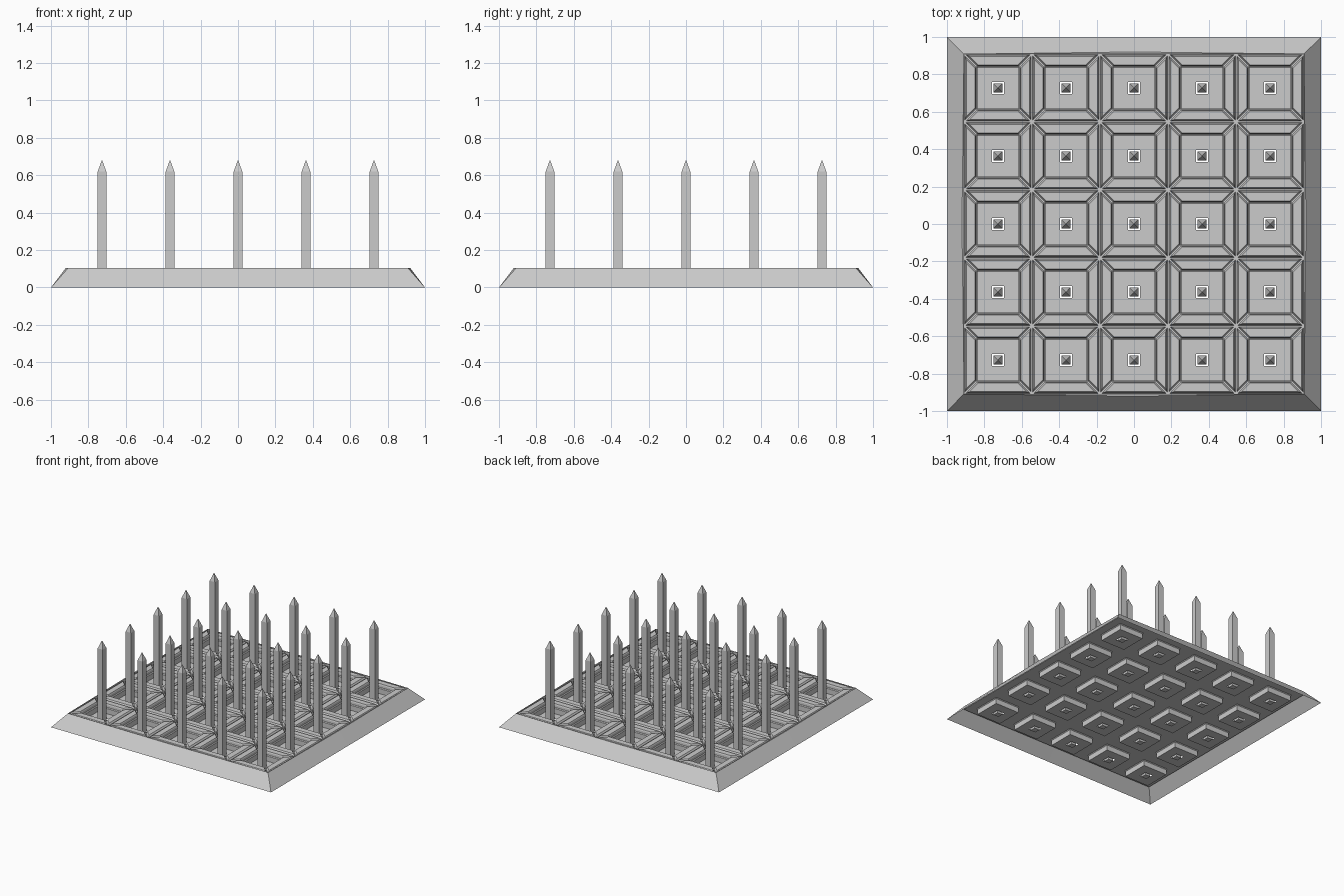
import bpy, bmesh, math
from mathutils import Matrix, Vector

if "Cube" in bpy.data.objects:
    bpy.data.objects.remove(bpy.data.objects["Cube"])

N = 5
PITCH = 0.3636
HALF = PITCH / 2      # half a cell
WELL = 0.115          # half width of the sunken well
TOP, GROUND, FLOOR = 0.105, 0.078, 0.03
R2 = math.sqrt(2)
CENTRES = [((i - 2) * PITCH, (j - 2) * PITCH) for i in range(N) for j in range(N)]


def loft(bm, loops, cap=False, cap_start=False):
    """Join matching loops with quads, running from the outside inward."""
    rings = [[bm.verts.new(p) for p in loop] for loop in loops]
    for a, b in zip(rings, rings[1:]):
        n = len(a)
        for k in range(n):
            bm.faces.new((a[k], a[(k + 1) % n], b[(k + 1) % n], b[k]))
    if cap:
        bm.faces.new(rings[-1])
    if cap_start:
        bm.faces.new(rings[0][::-1])


def square(h, z, cx=0, cy=0):
    return [(cx + sx * h, cy + sy * h, z) for sx, sy in ((-1, -1), (1, -1), (1, 1), (-1, 1))]


def octo(h, mid, z):
    """Square with a middle point on each side, bowed out to mid."""
    return [(-h, -h, z), (0, -mid, z), (h, -h, z), (mid, 0, z),
            (h, h, z), (0, mid, z), (-h, h, z), (-mid, 0, z)]


def wedge(d, z):
    """Outline of one of four mitred blocks around a well, inset by d."""
    yo, yi = HALF - d, WELL + d * 0.6
    xo, xi = yo - R2 * d, yi - R2 * d
    return [Vector(p) for p in ((-xo, -yo, z), (xo, -yo, z), (xi, -yi, z), (-xi, -yi, z))]


def finish(bm, name):
    me = bpy.data.meshes.new(name)
    bm.to_mesh(me)
    bm.free()
    ob = bpy.data.objects.new(name, me)
    bpy.context.collection.objects.link(ob)


# Sloping outer frame, open underneath
bm = bmesh.new()
loft(bm, [octo(1, 1, 0), octo(0.908, 0.92, TOP), octo(0.909, 0.909, TOP - 0.001),
          octo(0.909, 0.909, GROUND)])
finish(bm, "outer_frame")

# Cell grid: groove floor, sunken wells and the square spike openings
bm = bmesh.new()
for cx, cy in CENTRES:
    loft(bm, [square(h, z, cx, cy) for h, z in
              ((HALF, GROUND), (WELL, GROUND), (0.109, GROUND - 0.006),
               (0.109, FLOOR), (0.033, FLOOR))])
finish(bm, "well_grid")

# Bevelled mitred blocks around every well
bm = bmesh.new()
for cx, cy in CENTRES:
    for q in range(4):
        m = Matrix.Translation((cx, cy, 0)) @ Matrix.Rotation(q * math.pi / 2, 4, 'Z')
        loft(bm, [[m @ p for p in wedge(d, z)] for d, z in
                  ((0.004, GROUND), (0.006, TOP - 0.01), (0.013, TOP))], cap=True)
finish(bm, "mitred_blocks")

# Square spikes with pyramid tips
bm = bmesh.new()
for cx, cy in CENTRES:
    loft(bm, [square(h, z, cx, cy) for h, z in
              ((0.023, 0.02), (0.023, 0.62), (0.001, 0.68))], cap=True, cap_start=True)
finish(bm, "spikes")
